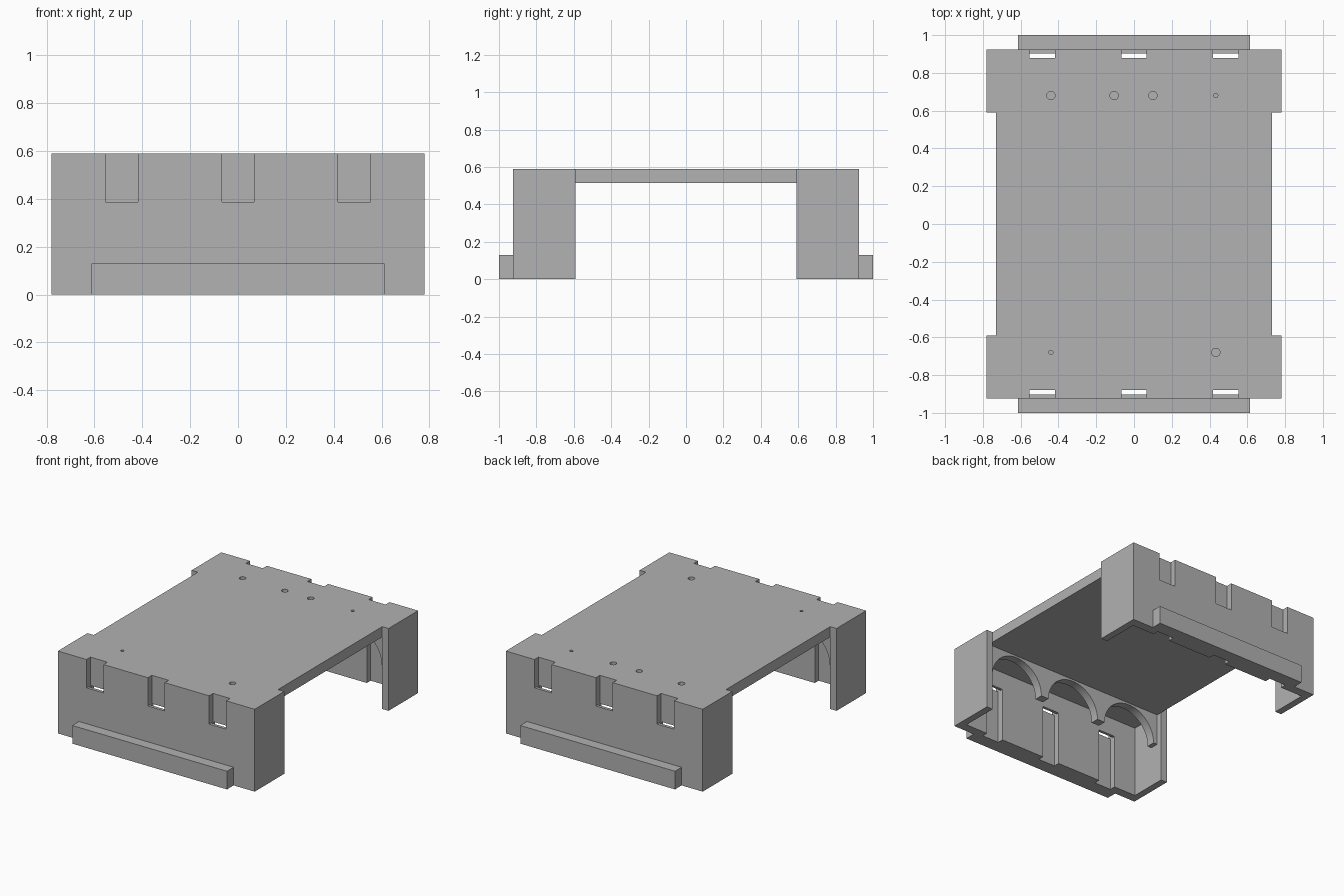
import bpy, bmesh
from math import sin, cos, pi

cube = bpy.data.objects.get("Cube")
if cube:
    bpy.data.objects.remove(cube, do_unlink=True)

grey = bpy.data.materials.new("plain grey")
grey.use_nodes = True
grey.diffuse_color = (0.445, 0.445, 0.445, 1)
grey.node_tree.nodes["Principled BSDF"].inputs["Base Color"].default_value = grey.diffuse_color


def prism(name, outline, axis, start, end):
    """Extrude a 2D outline along an axis: x takes (y, z), y takes (x, z), z takes (x, y)."""
    slot = "xyz".index(axis)
    bm = bmesh.new()
    verts = []
    for a, b in outline:
        co = [a, b]
        co.insert(slot, start)
        verts.append(bm.verts.new(co))
    face = bm.faces.new(verts)
    move = [0, 0, 0]
    move[slot] = end - start
    result = bmesh.ops.extrude_face_region(bm, geom=[face])
    moved = [g for g in result["geom"] if isinstance(g, bmesh.types.BMVert)]
    bmesh.ops.translate(bm, vec=move, verts=moved)
    bmesh.ops.recalc_face_normals(bm, faces=bm.faces)
    mesh = bpy.data.meshes.new(name)
    bm.to_mesh(mesh)
    bm.free()
    mesh.materials.append(grey)
    obj = bpy.data.objects.new(name, mesh)
    bpy.context.scene.collection.objects.link(obj)
    return obj


def cut(target, cutter):
    """Subtract the cutter from the target and discard it."""
    cutter.hide_render = True
    mod = target.modifiers.new("cut", "BOOLEAN")
    mod.operation, mod.solver, mod.object = "DIFFERENCE", "EXACT", cutter
    bpy.context.view_layer.objects.active = target
    bpy.ops.object.modifier_apply(modifier=mod.name)
    bpy.data.objects.remove(cutter, do_unlink=True)


def four_way(quarter):
    """Mirror a list of first-quadrant corners into a closed outline."""
    right = quarter + [(x, -y) for x, y in reversed(quarter)]
    return right + [(-x, y) for x, y in reversed(right)]


def arc(cx, cz, r, first, last, steps):
    angles = [first + (last - first) * i / steps for i in range(steps + 1)]
    return [(cx + r * cos(a), cz + r * sin(a)) for a in angles]


HEIGHT, CEILING = 0.59, 0.515
END, INNER_END, STEP = 0.925, 0.86, 0.59
WIDE, NARROW = 0.78, 0.73
PITCH = 0.486

# Bridge body: stepped plan, hollowed from below and open at the sides
body = prism("bridge_body", four_way([(WIDE, END), (WIDE, STEP), (NARROW, STEP)]), "z", 0, HEIGHT)
hollow = four_way([(NARROW, INNER_END), (NARROW, STEP), (1, STEP)])
cut(body, prism("hollow_cutter", hollow, "z", -0.1, CEILING))

# Outer notches joined to inner channels in both end walls
for side in (-1, 1):
    profile = [(0.84, -0.1), (0.903, -0.1), (0.903, 0.387), (1.1, 0.387),
               (1.1, 0.7), (0.88, 0.7), (0.88, 0.387), (0.84, 0.387)]
    profile = [(side * y, z) for y, z in profile]
    for i in (-1, 0, 1):
        x = i * PITCH
        cut(body, prism("notch_cutter", profile, "x", x - 0.067, x + 0.067))

# Blind peg holes in the top
for x, y, r in ((-0.44, 0.68, 0.022), (-0.105, 0.68, 0.022), (0.1, 0.68, 0.022),
                (0.433, 0.68, 0.011), (-0.44, -0.68, 0.011), (0.433, -0.68, 0.022)):
    circle = arc(x, y, r, 0, 2 * pi, 24)[:-1]
    cut(body, prism("hole_cutter", circle, "z", HEIGHT - 0.04, 0.7))

# Arched ribs under the top, and a ledge along the foot of each end wall
SPRING, RADIUS = 0.29, 0.212
ribs = [(NARROW, CEILING), (-NARROW, CEILING), (-NARROW, SPRING)]
for i in (-1, 0, 1):
    ribs += arc(i * PITCH, SPRING, RADIUS, pi, 0, 24)
ribs.append((NARROW, SPRING))
for side, label in ((-1, "front"), (1, "back")):
    arches = prism(label + "_arched_rib", ribs, "y", side * 0.63, side * 0.69)
    bpy.ops.object.select_all(action="DESELECT")
    arches.select_set(True)
    bpy.context.view_layer.objects.active = arches
    bpy.ops.object.shade_smooth_by_angle(angle=0.5)
    strip = [(-0.613, 0), (0.613, 0), (0.613, 0.13), (-0.613, 0.13)]
    prism(label + "_ledge", strip, "y", side * END, side * 1.0)
